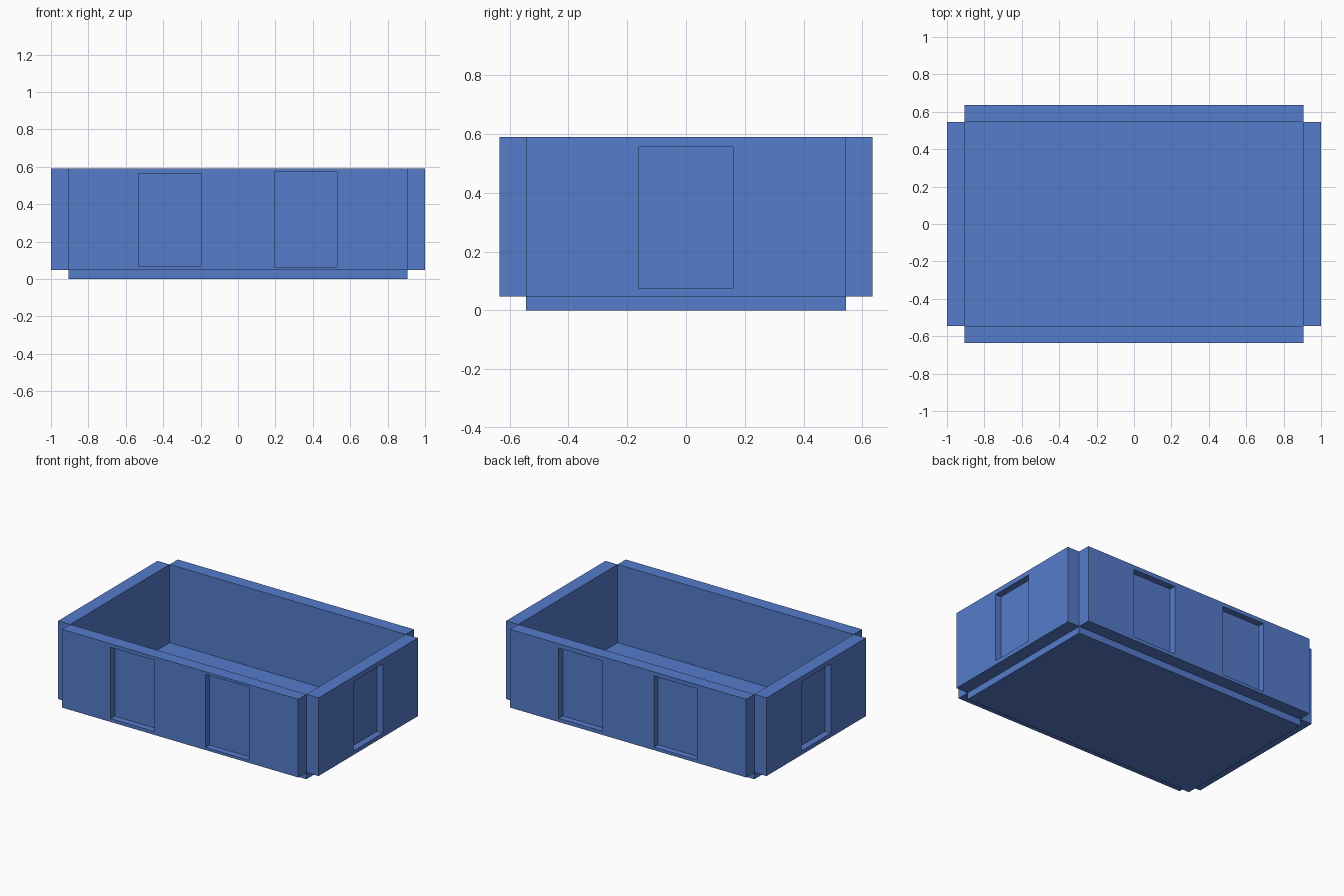
import bpy, math
from mathutils import Matrix, Vector

if "Cube" in bpy.data.objects:
    bpy.data.objects.remove(bpy.data.objects["Cube"])

blue = bpy.data.materials.new("blue")
blue.diffuse_color = (0.09, 0.2, 0.6, 1)
blue.use_nodes = True
blue.node_tree.nodes["Principled BSDF"].inputs["Base Color"].default_value = blue.diffuse_color

HX, HY = 0.907, 0.545          # half size of the floor and inner space
BASE, TOP = 0.047, 0.59        # wall bottom and top
DEPTH = 0.045                  # recess depth


def box(name, lo, hi):
    """Axis-aligned box between two corners."""
    lo, hi = Vector(lo), Vector(hi)
    bpy.ops.mesh.primitive_cube_add(size=1)
    ob = bpy.context.object
    ob.name = name
    mid, size = (lo + hi) / 2, hi - lo
    ob.data.transform(Matrix.Translation(mid) @ Matrix.Diagonal((*size, 1)))
    ob.data.materials.append(blue)
    return ob


def wall(name, half, inner, outer, panels, turn):
    """Wall facing -y with recessed panels (x0, x1, z0, z1), turned about z."""
    ob = box(name, (-half, -outer, BASE), (half, -inner, TOP))
    for x0, x1, z0, z1 in panels:
        cutter = box("panel_cutter", (x0, -outer - 0.1, z0), (x1, -outer + DEPTH, z1))
        cutter.hide_render = True
        mod = ob.modifiers.new("recess", 'BOOLEAN')
        mod.operation, mod.solver, mod.object = 'DIFFERENCE', 'EXACT', cutter
        bpy.context.view_layer.objects.active = ob
        bpy.ops.object.modifier_apply(modifier=mod.name)
        bpy.data.objects.remove(cutter)
    ob.data.transform(Matrix.Rotation(math.radians(turn), 4, 'Z'))


# Floor slab
box("floor", (-HX, -HY, 0), (HX, HY, BASE))

# Long walls with two recesses, short walls with one
long_front = [(-0.533, -0.198, 0.07, 0.565), (0.195, 0.53, 0.065, 0.572)]
long_back = [(-0.533, -0.198, 0.072, 0.56), (0.198, 0.53, 0.068, 0.562)]
short = [(-0.162, 0.16, 0.076, 0.556)]
wall("front_wall", HX, HY, 0.635, long_front, 0)
wall("back_wall", HX, HY, 0.635, long_back, 180)
wall("right_wall", HY, HX, 1.0, short, 90)
wall("left_wall", HY, HX, 1.0, short, -90)
